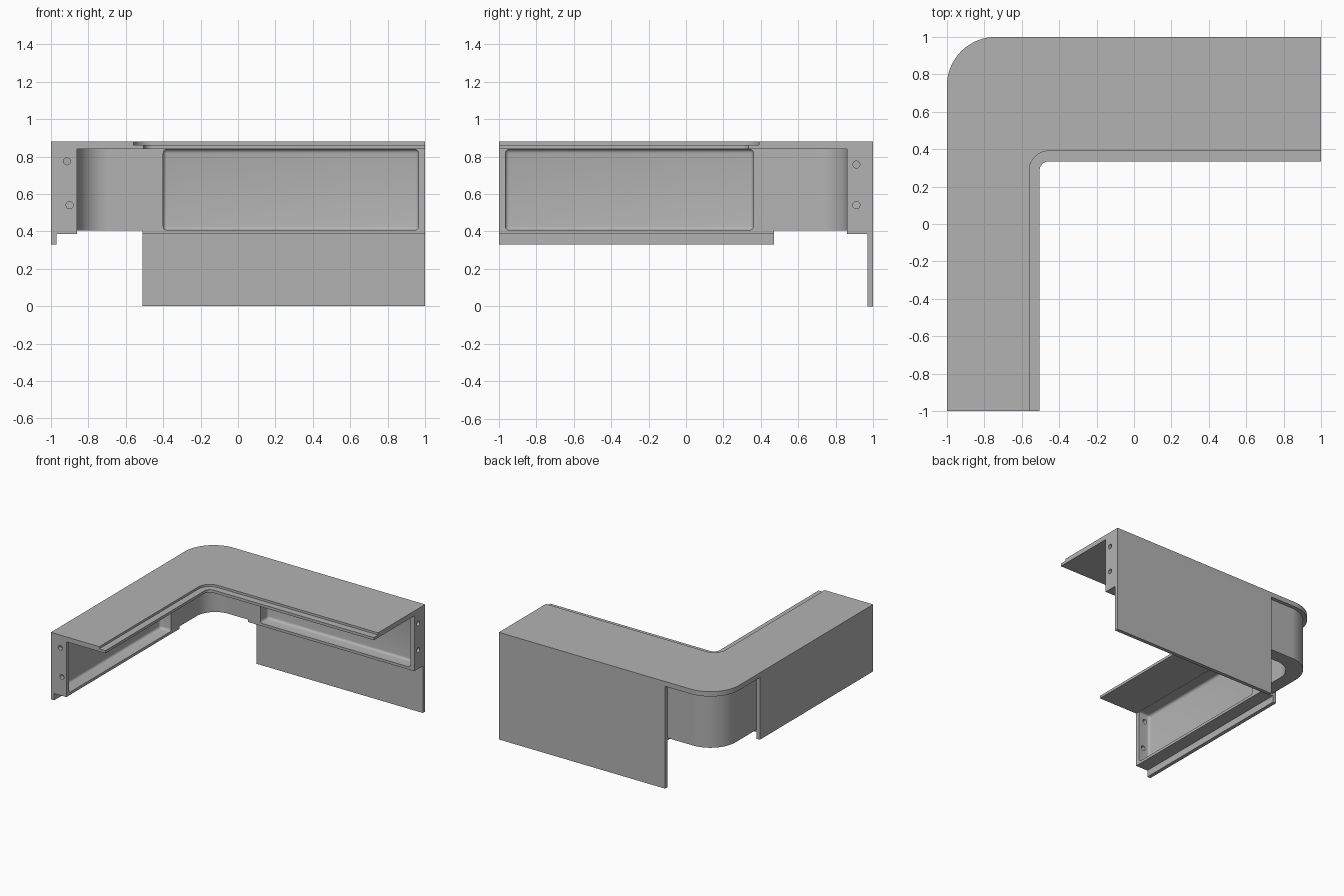
import bpy, bmesh
from math import cos, sin, pi
from mathutils import Matrix

cube = bpy.data.objects.get("Cube")
if cube:
    bpy.data.objects.remove(cube, do_unlink=True)

grey = bpy.data.materials.new("plain grey")
grey.use_nodes = True
COLOR = (0.45, 0.45, 0.45, 1)
grey.diffuse_color = COLOR
grey.node_tree.nodes["Principled BSDF"].inputs["Base Color"].default_value = COLOR


def finish(name, bm):
    bmesh.ops.recalc_face_normals(bm, faces=bm.faces)
    mesh = bpy.data.meshes.new(name)
    bm.to_mesh(mesh)
    bm.free()
    mesh.materials.append(grey)
    obj = bpy.data.objects.new(name, mesh)
    bpy.context.collection.objects.link(obj)
    return obj


def box(name, x, y, z, bevel=0):
    bm = bmesh.new()
    bmesh.ops.create_cube(bm, size=1)
    for v in bm.verts:
        v.co = [(lo + hi) / 2 + c * (hi - lo) for c, (lo, hi) in zip(v.co, (x, y, z))]
    if bevel:
        bmesh.ops.bevel(bm, geom=bm.edges[:], offset=bevel, segments=4,
                        profile=0.5, affect='EDGES')
    return finish(name, bm)


def arc(cx, cy, r, a0, a1, steps=20):
    return [(cx + r * cos(a0 + (a1 - a0) * i / steps),
             cy + r * sin(a0 + (a1 - a0) * i / steps)) for i in range(steps + 1)]


def corner_strip(name, inset, outer_r, inner_x, inner_y, inner_r, z0, z1):
    """L-shaped slab with both corners rounded."""
    e = 1 - inset
    pts = [(1, inner_y), (1, e)]
    pts += arc(-e + outer_r, e - outer_r, outer_r, pi / 2, pi)
    pts += [(-e, -1), (inner_x, -1)]
    pts += arc(inner_x + inner_r, inner_y - inner_r, inner_r, pi, pi / 2)
    bm = bmesh.new()
    face = bm.faces.new([bm.verts.new((x, y, z0)) for x, y in pts])
    new = bmesh.ops.extrude_face_region(bm, geom=[face])["geom"]
    bmesh.ops.translate(bm, vec=(0, 0, z1 - z0),
                        verts=[v for v in new if isinstance(v, bmesh.types.BMVert)])
    return finish(name, bm)


def drill(name, x, y, z, axis):
    bm = bmesh.new()
    turn = Matrix.Rotation(pi / 2, 4, axis)
    bmesh.ops.create_cone(bm, cap_ends=True, segments=24, radius1=0.019, radius2=0.019,
                          depth=0.09, matrix=Matrix.Translation((x, y, z)) @ turn)
    return finish(name, bm)


def cut(obj, cutters):
    bpy.context.view_layer.objects.active = obj
    for c in cutters:
        c.hide_render = True
        mod = obj.modifiers.new("cut", 'BOOLEAN')
        mod.operation = 'DIFFERENCE'
        mod.solver = 'EXACT'
        mod.object = c
        bpy.ops.object.modifier_apply(modifier=mod.name)
        bpy.data.objects.remove(c, do_unlink=True)


# Top slab with a lower lip along the inside edge
upper = corner_strip("top_slab", 0, 0.26, -0.56, 0.39, 0.105, 0.862, 0.88)
lower = corner_strip("top_lip", 0, 0.26, -0.505, 0.335, 0.05, 0.84, 0.862)

# Inner wall that wraps the corner, with a panel recess and end holes on each arm
wall = corner_strip("inner_wall", 0.03, 0.23, -0.86, 0.86, 0.17, 0.405, 0.84)
cut(wall, [
    box("back_recess", (-0.40, 0.965), (0.7, 0.96), (0.407, 0.838), 0.02),
    box("side_recess", (-0.96, -0.7), (-0.965, 0.36), (0.407, 0.838), 0.02),
    drill("side_hole_high", -0.915, -1, 0.775, 'X'),
    drill("side_hole_low", -0.90, -1, 0.54, 'X'),
    drill("back_hole_high", 1, 0.91, 0.757, 'Y'),
    drill("back_hole_low", 1, 0.91, 0.54, 'Y'),
])

# Ledges below the recesses
box("back_ledge", (-0.51, 1), (0.86, 0.97), (0.385, 0.405))
box("side_ledge", (-0.97, -0.86), (-1, 0.47), (0.385, 0.405))

# Outer skirts: tall at the back, short on the side
box("back_skirt", (-0.51, 1), (0.97, 1), (0, 0.84))
box("side_skirt", (-1, -0.97), (-1, 0.47), (0.33, 0.84))

# Smooth the rounded corners, keep hard edges
bpy.ops.object.select_all(action='DESELECT')
for obj in (upper, lower, wall):
    obj.select_set(True)
bpy.context.view_layer.objects.active = wall
bpy.ops.object.shade_smooth_by_angle(angle=pi / 6)
